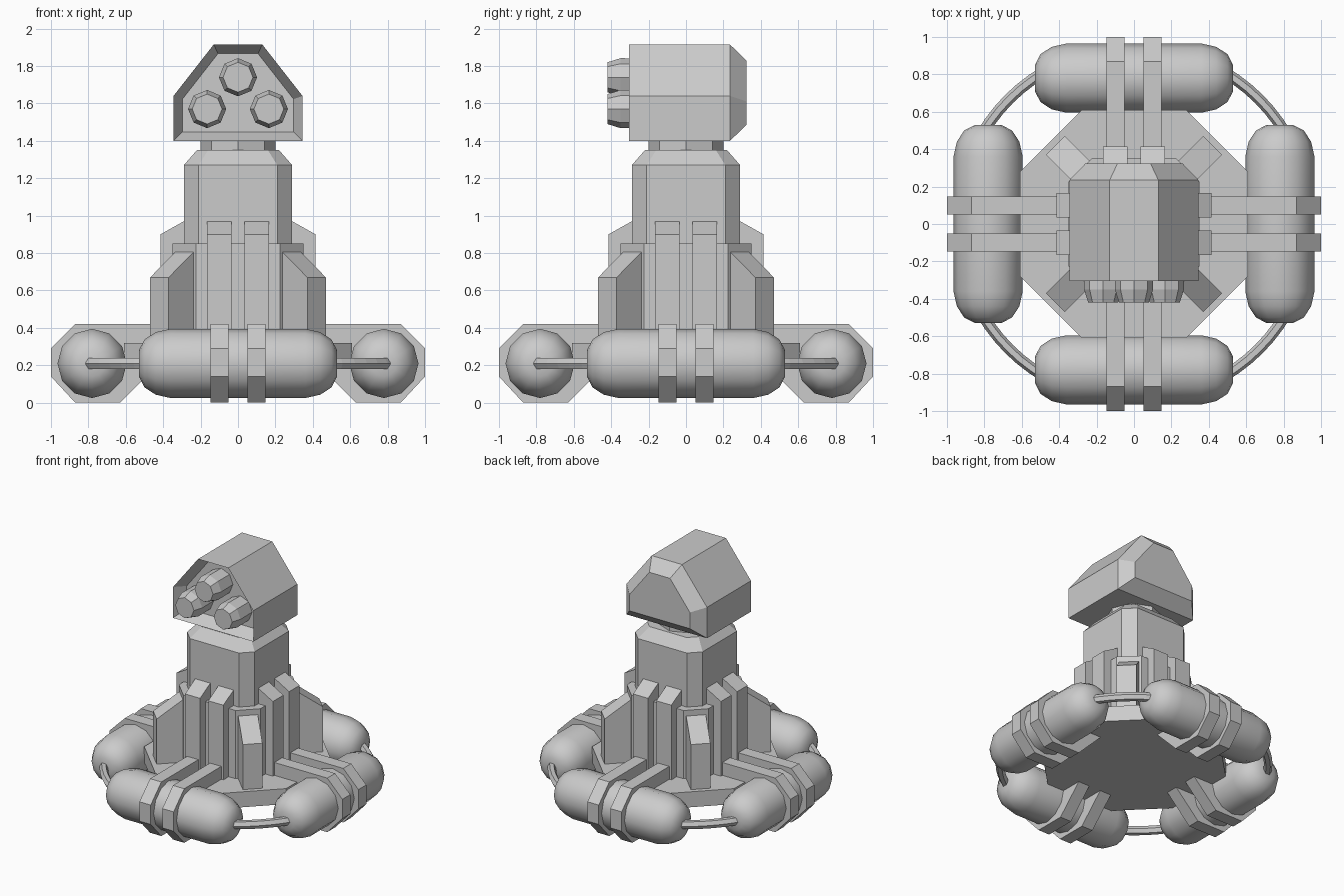
import bpy, bmesh
from math import pi, sin, cos, radians
from mathutils import Matrix, Vector

if "Cube" in bpy.data.objects:
    bpy.data.objects.remove(bpy.data.objects["Cube"])


def finish(name, bm, smooth=False):
    bmesh.ops.remove_doubles(bm, verts=bm.verts, dist=1e-5)
    bmesh.ops.recalc_face_normals(bm, faces=bm.faces)
    me = bpy.data.meshes.new(name)
    bm.to_mesh(me)
    bm.free()
    if smooth:
        me.polygons.foreach_set("use_smooth", [True] * len(me.polygons))
    ob = bpy.data.objects.new(name, me)
    bpy.context.collection.objects.link(ob)
    return ob


def loft(name, rings, cap=True, smooth=False, mat=None):
    """Skin a list of equal-length point rings and cap the ends."""
    bm = bmesh.new()
    vs = [[bm.verts.new(p) for p in ring] for ring in rings]
    n = len(rings[0])
    for a, b in zip(vs, vs[1:]):
        for i in range(n):
            j = (i + 1) % n
            bm.faces.new((a[i], a[j], b[j], b[i]))
    if cap:
        bm.faces.new(vs[0])
        bm.faces.new(vs[-1])
    if mat:
        bm.transform(mat)
    return finish(name, bm, smooth)


def slab(name, profile, t0, t1, angle):
    """Radial (r, z) profile with sideways thickness t0..t1, turned about z."""
    return loft(name, [[(r, t, z) for r, z in profile] for t in (t0, t1)],
                mat=Matrix.Rotation(angle, 4, 'Z'))


def oct_ring(half, corner, z):
    h, c = half, corner
    return [(h, -c, z), (h, c, z), (c, h, z), (-c, h, z),
            (-h, c, z), (-h, -c, z), (-c, -h, z), (c, -h, z)]


def lathe(name, profile, sides, mat, smooth=False):
    """Profile of (position along x, radius)."""
    return loft(name, [[(x, r * cos(2 * pi * k / sides), r * sin(2 * pi * k / sides))
                        for k in range(sides)] for x, r in profile],
                mat=mat, smooth=smooth)


# Base plate and tower
loft("base_plate", [oct_ring(0.61, 0.28, z) for z in (0.2, 0.32)])
loft("tower_lower", [oct_ring(0.35, 0.225, z) for z in (0.3, 0.85)])
loft("tower_upper", [oct_ring(0.29, 0.21, 0.8), oct_ring(0.29, 0.21, 1.27),
                     oct_ring(0.22, 0.16, 1.35)])
lathe("neck", [(1.33, 0.2), (1.42, 0.2)], 8, Matrix.Rotation(-pi / 2, 4, 'Y'))

# Profiles for the repeated side parts
tank_half = [(0.36, 0.185), (0.44, 0.167), (0.5, 0.128), (0.53, 0.07)]
tank = [(-x, r) for x, r in reversed(tank_half)] + tank_half
strap = [(0.3, 0.21), (0.43, 0.2), (0.63, 0), (0.87, 0), (1, 0.14),
         (1, 0.29), (0.87, 0.42), (0.3, 0.42)]
rib = [(0.25, 0.3), (0.415, 0.3), (0.415, 0.9), (0.29, 0.97), (0.25, 0.97)]
buttress = [(0.3, 0.3), (0.594, 0.3), (0.594, 0.67), (0.4, 0.81), (0.3, 0.81)]

for q in range(4):
    a = q * pi / 2
    turn = Matrix.Rotation(a, 4, 'Z')
    # Tank, lying across its side of the base
    lathe(f"tank_{q}", tank, 12,
          turn @ Matrix.Translation((0, -0.78, 0.21)), smooth=True)
    # Paired straps and tower ribs
    for s in (-1, 1):
        slab(f"strap_{q}_{s}", strap, s * 0.05, s * 0.147, a)
        slab(f"rib_{q}_{s}", rib, s * 0.035, s * 0.165, a)
    # Corner buttress
    slab(f"buttress_{q}", buttress, -0.07, 0.07, a + pi / 4)
    # Curved pipe joining neighbouring tanks
    rings = []
    for i in range(7):
        t = a + radians(30 + 5 * i)
        rings.append([((0.945 + 0.03 * cos(k * pi / 3)) * cos(t),
                       (0.945 + 0.03 * cos(k * pi / 3)) * sin(t),
                       0.21 + 0.033 * sin(k * pi / 3)) for k in range(6)])
    loft(f"pipe_{q}", rings)

# Head: extruded hexagon, bevelled at the back, recessed at the front
outline = [(-0.345, 1.4), (0.345, 1.4), (0.345, 1.64),
           (0.13, 1.915), (-0.13, 1.915), (-0.345, 1.64)]
head = loft("head", [[(x, y, z) for x, z in outline] for y in (-0.305, 0.235)])
bm = bmesh.new()
bm.from_mesh(head.data)
for sign, inset, move in ((-1, 0.048, 0.1), (1, 0.085, 0.088)):
    bm.normal_update()
    face = next(f for f in bm.faces if f.normal.y * sign > 0.99)
    bmesh.ops.inset_region(bm, faces=[face], thickness=inset, use_even_offset=True)
    bmesh.ops.translate(bm, verts=face.verts, vec=Vector((0, move, 0)))
bm.to_mesh(head.data)
bm.free()

# Three tapered barrels
for i, (x, z) in enumerate([(0, 1.74), (-0.165, 1.57), (0.165, 1.57)]):
    lathe(f"barrel_{i}", [(0.19, 0.1), (0.35, 0.102), (0.42, 0.08)], 8,
          Matrix.Translation((x, 0, z)) @ Matrix.Rotation(-pi / 2, 4, 'Z'))
